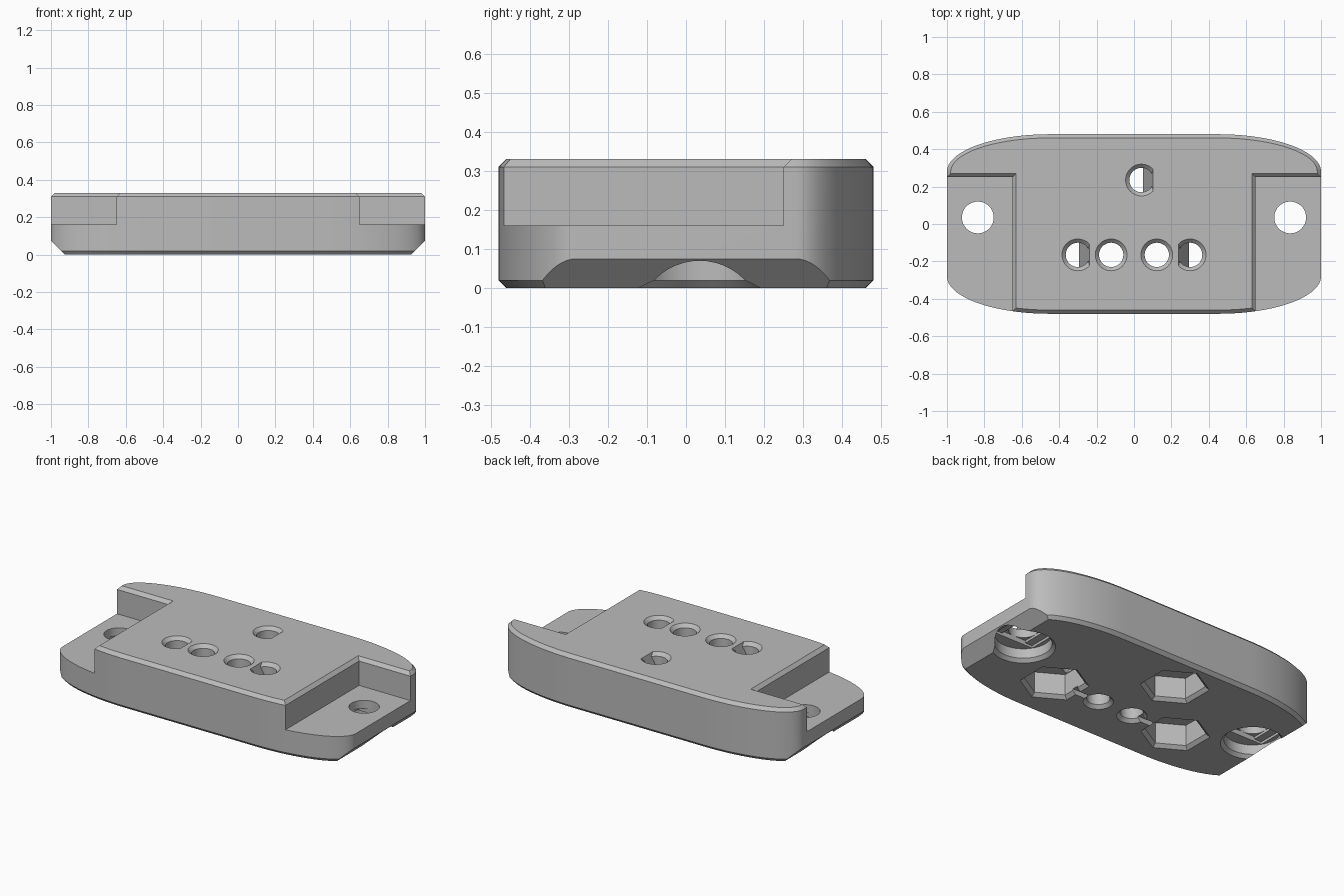
import bpy, bmesh
from math import sin, cos, pi, radians
from mathutils import Vector

cube = bpy.data.objects.get("Cube")
if cube:
    bpy.data.objects.remove(cube)

grey = bpy.data.materials.new("plain_grey")
grey.use_nodes = True
colour = (0.5, 0.5, 0.5, 1)
grey.diffuse_color = colour
grey.node_tree.nodes["Principled BSDF"].inputs["Base Color"].default_value = colour

HEIGHT, CHAMFER = 0.33, 0.02


def outline(inset):
    """Plate outline: straight sides joined by elliptical corners."""
    pts = []
    for quarter, (sx, sy) in enumerate([(1, 1), (-1, 1), (-1, -1), (1, -1)]):
        for i in range(25):
            a = (quarter + i / 24) * pi / 2
            pts.append((sx * 0.45 + (0.55 - inset) * cos(a),
                        sy * 0.28 + (0.2 - inset) * sin(a)))
    return pts


def ngon(x, y, r, sides=48, turn=0):
    return [(x + r * cos(turn + 2 * pi * i / sides),
             y + r * sin(turn + 2 * pi * i / sides)) for i in range(sides)]


def rect(x0, x1, y0, y1):
    return [(x0, y0), (x1, y0), (x1, y1), (x0, y1)]


def loft(name, layers, cuts=()):
    """Closed solid through (outline, z) layers, trimmed by planes."""
    bm = bmesh.new()
    rings = [[bm.verts.new((x, y, z)) for x, y in pts] for pts, z in layers]
    for low, high in zip(rings, rings[1:]):
        for i in range(len(low)):
            j = (i + 1) % len(low)
            bm.faces.new((low[i], low[j], high[j], high[i]))
    bm.faces.new(rings[0][::-1])
    bm.faces.new(rings[-1])
    for point, normal in cuts:
        bmesh.ops.bisect_plane(bm, geom=bm.verts[:] + bm.edges[:] + bm.faces[:],
                               plane_co=Vector(point), plane_no=Vector(normal),
                               clear_outer=True)
        bmesh.ops.holes_fill(bm, edges=[e for e in bm.edges if e.is_boundary])
    bmesh.ops.recalc_face_normals(bm, faces=bm.faces)
    mesh = bpy.data.meshes.new(name)
    bm.to_mesh(mesh)
    bm.free()
    mesh.materials.append(grey)
    obj = bpy.data.objects.new(name, mesh)
    bpy.context.collection.objects.link(obj)
    return obj


# Chamfered body with steep undercut ends
plate = loft("mounting_plate",
             [(outline(CHAMFER), 0), (outline(0), CHAMFER),
              (outline(0), HEIGHT - CHAMFER), (outline(CHAMFER), HEIGHT)],
             [((s * 0.925, 0, 0), (s, 0, -1)) for s in (1, -1)])
cutters = []


def cut(name, layers, planes=()):
    obj = loft(name, layers, planes)
    obj.hide_render = True
    cutters.append(obj)


for s in (1, -1):
    # Lowered ears, flared at the top to chamfer the rim
    def ear(grow):
        return rect(*sorted((s * (0.65 - grow), s * 1.2)), -0.7, 0.25 + grow)
    cut("ear_recess", [(ear(0), 0.16), (ear(0), HEIGHT - CHAMFER),
                       (ear(2 * CHAMFER), HEIGHT + CHAMFER)])

    # Mounting hole, counterbore and its stepped ceiling
    x, y, r = s * 0.835, 0.035, 0.085
    cut("mount_hole", [(ngon(x, y, r), 0.03), (ngon(x, y, r), 0.25)])
    cut("counterbore", [(ngon(x, y, 0.2), -CHAMFER), (ngon(x, y, 0.16), CHAMFER),
                        (ngon(x, y, 0.16), 0.08)])
    cut("ceiling_slot", [(rect(x - 0.134, x + 0.134, y - r, y + r), z)
                         for z in (0.04, 0.095)])
    cut("ceiling_square", [(rect(x - r, x + r, y - r, y + r), z)
                           for z in (0.05, 0.11)])

    # Round through hole and the shallow groove beside it
    x, y, r = s * 0.122, -0.165, 0.065
    cut("round_hole", [(ngon(x, y, r + 2 * CHAMFER), -CHAMFER),
                       (ngon(x, y, r), CHAMFER), (ngon(x, y, r), HEIGHT - CHAMFER),
                       (ngon(x, y, r + 2 * CHAMFER), HEIGHT + CHAMFER)])
    x0, x1 = sorted((s * 0.13, s * 0.36))
    cut("groove", [(rect(x0, x1, y - 0.02, y + 0.02), z) for z in (-0.02, 0.03)])

# Hexagonal pockets with flat-sided holes opening into them
for x, y, s in [(0.3, -0.165, 1), (-0.3, -0.165, -1), (0.04, 0.235, -1)]:
    px, r = x + s * 0.14, 0.173
    cut("hex_pocket", [(ngon(px, y, r + 0.046, 6, radians(30)), -CHAMFER),
                       (ngon(px, y, r, 6, radians(30)), CHAMFER),
                       (ngon(px, y, r, 6, radians(30)), 0.15)])
    cut("flat_sided_hole", [(ngon(x, y, 0.065), 0.1),
                            (ngon(x, y, 0.065), HEIGHT - CHAMFER),
                            (ngon(x, y, 0.105), HEIGHT + CHAMFER)],
        [((x - s * 0.062, 0, HEIGHT), (-s * 0.18, 0, -0.055))])

# Subtract every cutter, then keep only the finished plate
for c in cutters:
    mod = plate.modifiers.new(c.name, "BOOLEAN")
    mod.operation = "DIFFERENCE"
    mod.solver = "EXACT"
    mod.object = c
bpy.context.view_layer.update()
graph = bpy.context.evaluated_depsgraph_get()
finished = bpy.data.meshes.new_from_object(plate.evaluated_get(graph))
plate.modifiers.clear()
plate.data = finished
for c in cutters:
    bpy.data.objects.remove(c)

bpy.ops.object.select_all(action="DESELECT")
plate.select_set(True)
bpy.context.view_layer.objects.active = plate
bpy.ops.object.shade_smooth_by_angle(angle=radians(25))
